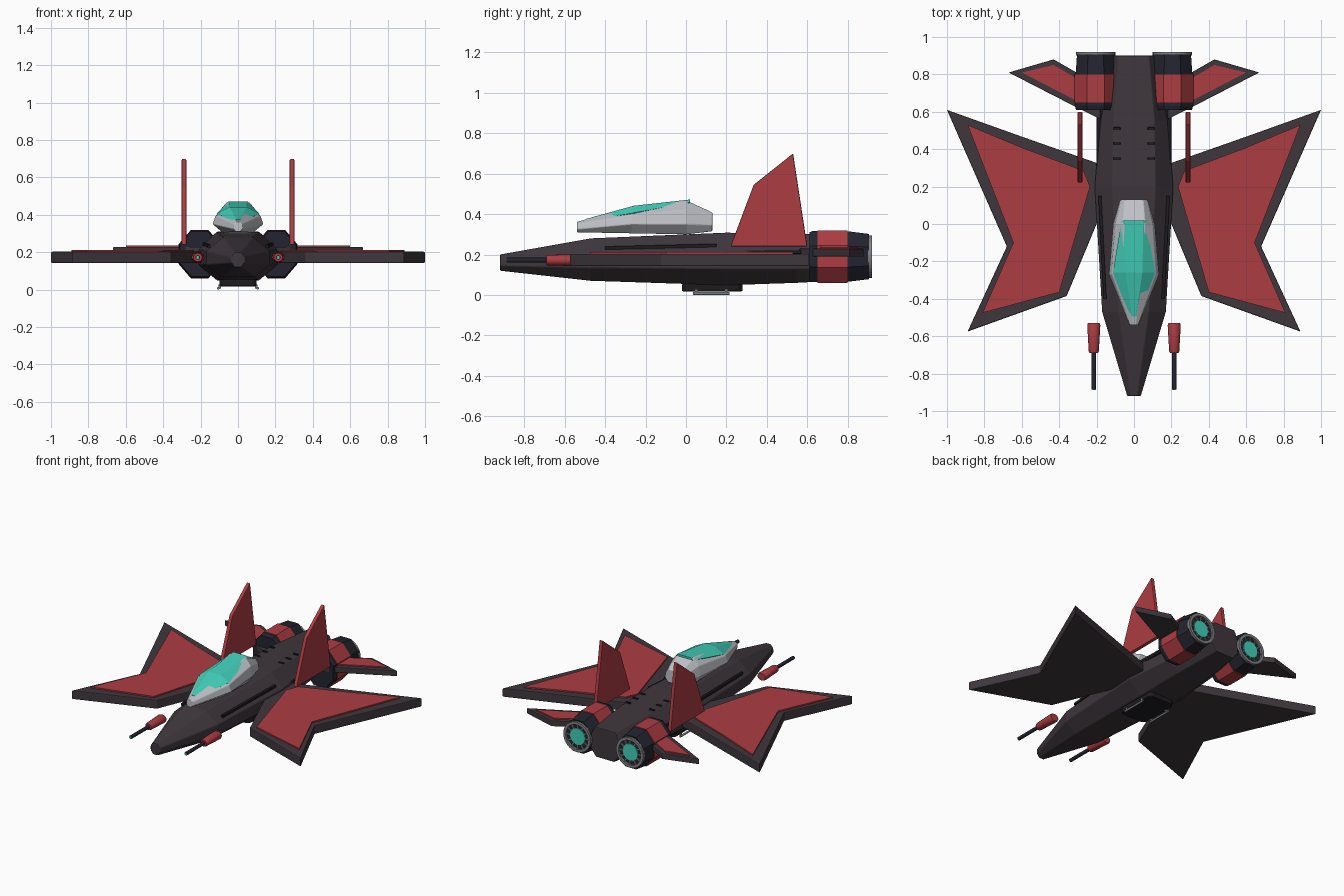
import bpy, bmesh, math
from mathutils import Matrix

if "Cube" in bpy.data.objects:
    bpy.data.objects.remove(bpy.data.objects["Cube"])


def material(name, rgb):
    m = bpy.data.materials.new(name)
    m.diffuse_color = [(c / 255 / 12.92 if c < 11 else ((c / 255 + .055) / 1.055) ** 2.4) for c in rgb] + [1]
    m.use_nodes = True
    m.node_tree.nodes["Principled BSDF"].inputs["Base Color"].default_value = m.diffuse_color
    return m


BODY = material("charcoal", (63, 55, 61))
RED = material("red", (172, 60, 66))
TEAL = material("teal glass", (66, 208, 186))
LIGHT = material("light grey", (192, 194, 200))
STEEL = material("steel grey", (128, 129, 133))
NAVY = material("dark navy", (36, 36, 48))
BLACK = material("black trim", (30, 27, 31))


def finish(name, bm, mat, bevel=0):
    bmesh.ops.recalc_face_normals(bm, faces=bm.faces)
    me = bpy.data.meshes.new(name)
    bm.to_mesh(me)
    bm.free()
    me.materials.append(mat)
    ob = bpy.data.objects.new(name, me)
    bpy.context.collection.objects.link(ob)
    if bevel:
        b = ob.modifiers.new("bevel", 'BEVEL')
        b.width, b.segments = bevel, 2
    return ob


def loft(name, rings, mat, bevel=0):
    """Skin closed rings of points and cap both ends."""
    bm = bmesh.new()
    vs = [[bm.verts.new(p) for p in r] for r in rings]
    n = len(vs[0])
    for a, b in zip(vs, vs[1:]):
        for i in range(n):
            j = (i + 1) % n
            bm.faces.new((a[i], a[j], b[j], b[i]))
    bm.faces.new(vs[0])
    bm.faces.new(vs[-1])
    return finish(name, bm, mat, bevel)


def hull(name, sections, mat, bevel=0):
    """Loft of half profiles (x, z), bottom to top, mirrored across x."""
    rings = [[(x, y, z) for x, z in h] + [(-x, y, z) for x, z in reversed(h)] for y, h in sections]
    return loft(name, rings, mat, bevel)


def slab(name, pts, z0, z1, mat, bevel=0):
    return loft(name, [[(x, y, z) for x, y in pts] for z in (z0, z1)], mat, bevel)


def box(name, c, size, mat, bevel=0):
    bm = bmesh.new()
    bmesh.ops.create_cube(bm, size=1, matrix=Matrix.Translation(c) @ Matrix.Diagonal((*size, 1)))
    return finish(name, bm, mat, bevel)


def tube(name, x, z, stations, mat, n=16, turn=0):
    """Round or faceted body along y; stations are (y, x radius, z radius)."""
    rings = []
    for y, rx, rz in stations:
        a = [2 * math.pi * (k + turn) / n for k in range(n)]
        rings.append([(x + rx * math.cos(t), y, z + rz * math.sin(t)) for t in a])
    ob = loft(name, rings, mat)
    if n > 10:
        bpy.context.view_layer.objects.active = ob
        ob.select_set(True)
        bpy.ops.object.shade_smooth_by_angle(angle=math.radians(35))
        ob.select_set(False)
    return ob


# Faceted fuselage
hull("fuselage", [
    (-.92, [(.018, .12), (.036, .145), (.036, .175), (.018, .20)]),
    (-.47, [(.09, .07), (.17, .135), (.17, .205), (.08, .28)]),
    (.20, [(.11, .048), (.21, .13), (.21, .215), (.115, .308)]),
    (.55, [(.10, .06), (.18, .13), (.18, .22), (.11, .303)]),
    (.90, [(.07, .08), (.11, .13), (.11, .23), (.08, .29)])], BODY, .005)

# Cockpit shell and glass
hull("cockpit_shell", [
    (-.54, [(.012, .31), (.025, .325), (.022, .35), (.010, .362)]),
    (-.27, [(.08, .305), (.135, .35), (.12, .395), (.045, .432)]),
    (.00, [(.078, .30), (.112, .35), (.10, .42), (.060, .468)]),
    (.13, [(.05, .315), (.075, .345), (.068, .38), (.050, .408)])], LIGHT, .004)
hull("cockpit_glass", [
    (-.495, [(.008, .35), (.022, .364), (.010, .376)]),
    (-.26, [(.05, .37), (.113, .406), (.045, .441)]),
    (.02, [(.03, .43), (.066, .458), (.050, .472)])], TEAL)

# Belly hatch
slab("belly_hatch", [(.10, .0), (.08, -.02), (-.08, -.02), (-.10, .0),
                     (-.10, .26), (-.08, .28), (.08, .28), (.10, .26)], .018, .055, BLACK, .006)

WING = [(.17, .315), (.21, .33), (.58, .46), (1, .61), (.68, -.12), (.89, -.575), (.36, -.385), (.20, .0), (.17, .1)]
WING_PANEL = [(.235, .20), (.27, .285), (.59, .405), (.89, .53), (.645, -.10), (.81, -.475), (.40, -.365)]
TAIL = [(.18, .56), (.30, .62), (.67, .81), (.43, .88), (.29, .80), (.18, .76)]
TAIL_PANEL = [(.25, .635), (.31, .66), (.60, .81), (.43, .85), (.30, .775), (.25, .75)]
FIN = [(.22, .24), (.335, .545), (.53, .70), (.60, .24)]

for s, side in ((1, "right"), (-1, "left")):
    def flip(pts):
        return [(s * x, y) for x, y in pts]

    # Wings and tailplanes with red top panels
    slab(side + "_wing", flip(WING), .142, .203, BODY, .005)
    slab(side + "_wing_panel", flip(WING_PANEL), .203, .212, RED)
    slab(side + "_tailplane", flip(TAIL), .19, .229, BODY, .004)
    slab(side + "_tailplane_panel", flip(TAIL_PANEL), .229, .237, RED)

    # Upright fin
    loft(side + "_fin", [[(s * x, y, z) for y, z in FIN] for x in (.276, .302)], RED, .005)

    # Engine: faceted casing, red band, nozzle
    ex, ez, k = s * .205, .19, 1 / math.cos(math.pi / 8)
    tube(side + "_engine_casing", ex, ez, [(.61, .105 * k, .12 * k), (.63, .11 * k, .127 * k), (.80, .107 * k, .125 * k),
                                           (.905, .10 * k, .112 * k)], NAVY, 8, .5)
    tube(side + "_engine_band", ex, ez, [(.65, .112 * k, .13 * k), (.80, .112 * k, .13 * k)], RED, 8, .5)
    bm = bmesh.new()
    # Square-section ring swept around the exhaust
    ring = []
    for i in range(32):
        t = 2 * math.pi * i / 32
        ring.append([bm.verts.new((ex + r * math.cos(t), y, ez + r * math.sin(t)))
                     for r, y in ((.105, .90), (.105, .92), (.086, .92), (.086, .90))])
    for i in range(32):
        a, b = ring[i], ring[(i + 1) % 32]
        for j in range(4):
            bm.faces.new((a[j], a[(j + 1) % 4], b[(j + 1) % 4], b[j]))
    finish(side + "_nozzle_ring", bm, STEEL)
    tube(side + "_nozzle_glow", ex, ez, [(.90, .058, .058), (.912, .058, .058)], TEAL, 24)
    for i in range(12):
        t = 2 * math.pi * i / 12
        ob = box(side + "_nozzle_vane", (.072, 0, 0), (.028, .012, .008), STEEL)
        ob.matrix_world = Matrix.Translation((ex, .906, ez)) @ Matrix.Rotation(t, 4, 'Y')

    # Cannon
    gx, gz = s * .215, .172
    tube(side + "_cannon_body", gx, gz, [(-.69, .023, .023), (-.682, .027, .026), (-.54, .035, .029), (-.53, .031, .025)], RED)
    tube(side + "_cannon_barrel", gx, gz, [(-.885, .012, .012), (-.68, .012, .012)], NAVY)
    tube(side + "_cannon_muzzle", gx, gz, [(-.888, .008, .008), (-.88, .008, .008)], TEAL, 12)

    # Deck vents, side trims and belly skids
    for y in (.35, .43, .51):
        box(side + "_deck_vent", (s * .092, y, .303), (.038, .016, .016), BLACK, .003)
    loft(side + "_side_trim", [[(s * (x + dx), y, z + dz) for dx, dz in ((-.01, -.008), (.006, -.008), (.006, .008), (-.01, .008))]
                               for x, y, z in ((.157, -.40, .232), (.185, .15, .245))], BLACK)
    box(side + "_flank_rail", (s * .175, .46, .212), (.05, .34, .018), BLACK, .004)
    tube(side + "_belly_skid", s * .105, .007, [(.035, .007, .007), (.215, .007, .007)], STEEL, 12)
    for y in (.05, .20):
        box(side + "_skid_mount", (s * .098, y, .017), (.012, .012, .02), STEEL)
